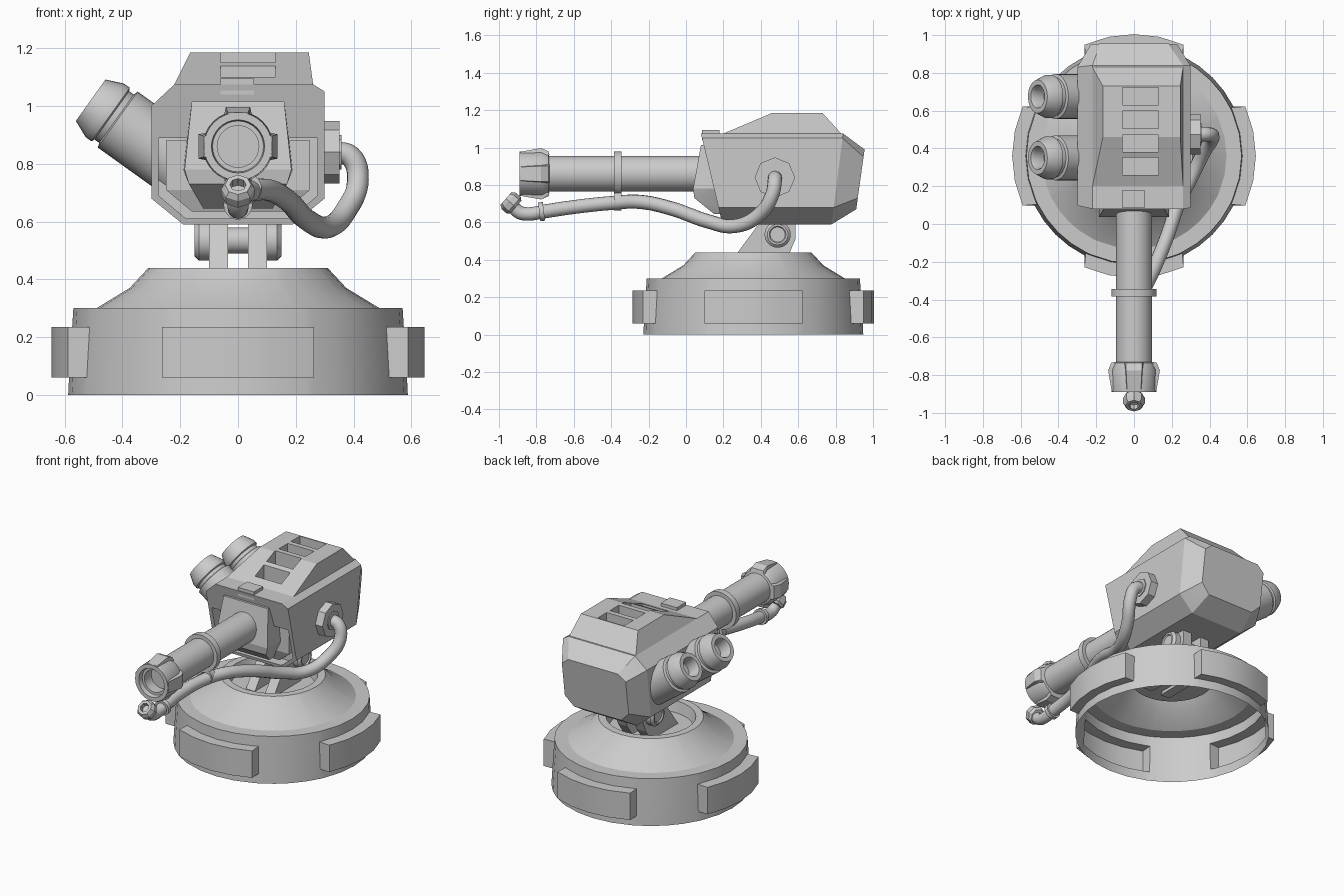
import bpy, bmesh, math
from mathutils import Vector

if "Cube" in bpy.data.objects:
    bpy.data.objects.remove(bpy.data.objects["Cube"])


def finish(name, bm, angle=30):
    bmesh.ops.remove_doubles(bm, verts=bm.verts, dist=0.0005)
    bmesh.ops.recalc_face_normals(bm, faces=bm.faces)
    me = bpy.data.meshes.new(name)
    bm.to_mesh(me)
    bm.free()
    ob = bpy.data.objects.new(name, me)
    bpy.context.collection.objects.link(ob)
    smooth(ob, angle)
    return ob


def smooth(ob, angle=30):
    bpy.ops.object.select_all(action='DESELECT')
    ob.select_set(True)
    bpy.context.view_layer.objects.active = ob
    bpy.ops.object.shade_smooth_by_angle(angle=math.radians(angle))


def hull(name, pts):
    bm = bmesh.new()
    for p in pts:
        bm.verts.new(p)
    bmesh.ops.convex_hull(bm, input=bm.verts)
    bmesh.ops.delete(bm, geom=[v for v in bm.verts if not v.link_faces], context='VERTS')
    bmesh.ops.dissolve_limit(bm, angle_limit=0.02, verts=bm.verts, edges=bm.edges)
    return finish(name, bm, 12)


def box(name, x, y, z):
    return hull(name, [(a, b, c) for a in x for b in y for c in z])


def skin(bm, rings, closed=False):
    # Quads between successive rings of vertices
    n = len(rings[0])
    pairs = list(zip(rings, rings[1:])) + ([(rings[-1], rings[0])] if closed else [])
    for a, b in pairs:
        for i in range(n):
            j = (i + 1) % n
            bm.faces.new((a[i], a[j], b[j], b[i]))


def lathe(name, prof, origin, axis, sides=32, closed=False):
    # Profile of (radius, distance along axis)
    q = Vector((0, 0, 1)).rotation_difference(Vector(axis).normalized())
    bm = bmesh.new()
    rings = []
    for r, h in prof:
        rings.append([bm.verts.new(Vector(origin) + q @ Vector((
            r * math.cos(math.tau * i / sides), r * math.sin(math.tau * i / sides), h)))
            for i in range(sides)])
    skin(bm, rings, closed)
    return finish(name, bm)


def boolean(ob, other, op):
    m = ob.modifiers.new(op, 'BOOLEAN')
    m.operation, m.object, m.solver = op, other, 'EXACT'
    bpy.context.view_layer.objects.active = ob
    bpy.ops.object.modifier_apply(modifier=m.name)
    bpy.data.objects.remove(other)


def tube(name, pts, r, kind='BEZIER'):
    cu = bpy.data.curves.new(name, 'CURVE')
    cu.dimensions, cu.bevel_depth, cu.bevel_resolution = '3D', r, 4
    cu.use_fill_caps, cu.resolution_u = True, 6
    sp = cu.splines.new('BEZIER')
    sp.bezier_points.add(len(pts) - 1)
    for b, p in zip(sp.bezier_points, pts):
        b.co = p
        b.handle_left_type = b.handle_right_type = 'AUTO'
    ob = bpy.data.objects.new(name, cu)
    bpy.context.collection.objects.link(ob)
    bpy.ops.object.select_all(action='DESELECT')
    ob.select_set(True)
    bpy.context.view_layer.objects.active = ob
    bpy.ops.object.convert(target='MESH')
    smooth(bpy.context.object, 40)


# Base: hollow shell with four hollow lugs
CY = 0.36
cols = []
for k in range(4):
    for a, lug in ((-26.5, 0), (-24, 1), (-12, 1), (0, 1), (12, 1), (24, 1), (26.5, 0),
                   (35.8, 0), (45, 0), (54.2, 0)):
        cols.append((math.radians(a + 90 * k), lug))
bm = bmesh.new()
rings = []
for r, lr, z in ((.588, .588, 0), (.585, .585, .06), (.585, .645, .06), (.574, .645, .235),
                 (.574, .574, .235), (.57, .57, .3), (.49, .49, .3), (.375, .375, .37),
                 (.31, .31, .44), (.265, .265, .44), (.25, .25, .37), (.001, .001, .37)):
    rings.append([bm.verts.new(((lr if g else r) * math.cos(a),
                                CY + (lr if g else r) * math.sin(a), z)) for a, g in cols])
skin(bm, rings)
bmesh.ops.dissolve_degenerate(bm, dist=0.0005, edges=bm.edges)
finish("base", bm)

# Pivot brackets with round bosses
for s, side in ((1, "right"), (-1, "left")):
    prof = [(.21, .35), (.49, .35), (.555, .44), (.585, .51), (.585, .62), (.41, .62), (.39, .52)]
    hull("bracket_" + side, [(s * x, y, z) for x in (.035, .1) for y, z in prof])
    lathe("pivot_boss_" + side, [(0, 0), (.07, 0), (.07, .035), (.055, .05), (.045, .05),
                                 (.04, .042), (0, .042)], (s * .1, .49, .535), (s, 0, 0))
lathe("pivot_pin", [(0, -.1), (.045, -.1), (.045, .1), (0, .1)], (0, .49, .535), (1, 0, 0), 20)

# Housing: faceted shell, raised top, vents and front recess
section = [(.19, .59), (.3, .68), (.3, 1.05), (.26, 1.075), (-.22, 1.075), (-.3, 1.0),
           (-.3, .68), (-.19, .59)]
pts = [(x, .08 + (1.075 - z) * .237, z) for x, z in section]
pts += [(x, .84 - (1.075 - z) * .127, z) for x, z in section]
pts += [(s * x, .91 + (z - .67) * .14, z) for s in (1, -1)
        for x, z in ((.18, .99), (.23, .95), (.23, .73), (.17, .67))]
housing = hull("housing", pts)
top = hull("housing_top", [(x, y, z) for x in (-.165, .245) for y, z in ((.46, 1.185), (.73, 1.185))]
           + [(x, y, z) for x in (-.22, .26) for y, z in ((.2, 1.075), (.83, 1.075))]
           + [(x, y, 1.0) for x in (-.2, .24) for y in (.25, .8)])
boolean(housing, top, 'UNION')
for y, z in ((.63, 1.12), (.505, 1.12), (.38, 1.085), (.26, 1.04)):
    boolean(housing, box("vent_cutter", (-.06, .13), (y, y + .092), (z, 1.3)), 'DIFFERENCE')
recess = [(.18, .61), (.275, .69), (.275, .89)]
boolean(housing, hull("recess_cutter", [(s * x, y, z) for s in (1, -1) for y in (-.1, .27)
                                        for x, z in recess]), 'DIFFERENCE')
smooth(housing, 12)

# Front block inside the recess and sloped barrel mount
hull("front_block", [(s * x, y, z) for s in (1, -1) for x, y, z in (
    (.25, .17, .88), (.25, .17, .71), (.16, .2, .635), (.25, .29, .88), (.25, .29, .71), (.16, .29, .635))])
hull("barrel_mount", [(s * x, y, z) for s in (1, -1) for x, y, z in (
    (.16, .08, 1.015), (.185, .038, .78), (.17, .045, .73), (.12, .15, .645),
    (.16, .25, 1.015), (.19, .25, .78), (.12, .25, .645))])
box("top_clip", (-.06, .055), (.085, .18), (1.04, 1.095))

# Barrel, band and muzzle
B = (0, 0, .86)
fwd = (0, -1, 0)
lathe("barrel", [(0, -.15), (.095, -.15), (.095, .75), (0, .75)], B, fwd)
lathe("barrel_band", [(.09, .345), (.12, .345), (.12, .385), (.09, .385)], B, fwd, closed=True)
lathe("muzzle", [(.09, .73), (.108, .735), (.122, .77), (.118, .89), (.092, .89), (.088, .86),
                 (.072, .86), (.072, .79), (0, .79)], B, fwd)
for k in range(4):
    c, s = round(math.cos(k * math.pi / 2)), round(math.sin(k * math.pi / 2))
    hull("muzzle_lug_%d" % (k + 1), [(r * c - t * s, y, .86 + r * s + t * c) for r, t, y in [
        (r, f * t, y) for f in (1, -1) for r, t, y in (
            (.1, .05, -.73), (.12, .042, -.735), (.137, .042, -.775), (.118, .036, -.885), (.1, .04, -.885))]])

# Hose with wall fitting, clamp and angled nozzle
lathe("hose_fitting", [(0, -.02), (.108, -.02), (.108, .052), (.06, .052), (.06, .058), (0, .058)],
      (.3, .475, .84), (1, 0, 0), 8)
tube("hose", [(.33, .475, .84), (.39, .475, .825), (.415, .46, .745), (.375, .39, .64),
              (.31, .26, .58), (.24, .12, .605), (.17, -.08, .675), (.1, -.25, .71),
              (.04, -.38, .705), (0, -.6, .682), (0, -.78, .655)], .038)
lathe("hose_clamp", [(.03, .345), (.052, .345), (.052, .385), (.03, .385)], (.03, 0, .715), fwd, 20, True)
lathe("hose_collar", [(0, 0), (.05, 0), (.05, .025), (0, .025)], (0, -.76, .659), (0, -1, -.12), 20)
tube("nozzle_elbow", [(0, -.77, .656), (0, -.85, .645), (0, -.893, .655), (0, -.94, .705)], .036)
lathe("nozzle_tip", [(0, -.04), (.045, -.04), (.058, -.025), (.058, .01), (.045, .03), (.028, .03),
                     (.028, -.01), (0, -.01)], (0, -.94, .708), (0, -.75, .65), 8)

# Two angled side tubes
for i, y in enumerate((.35, .675)):
    lathe("side_tube_%d" % (i + 1), [(0, -.42), (.119, -.42), (.119, -.115), (.103, -.11), (.103, -.09),
                                    (.114, -.085), (.114, -.06), (.088, 0), (.062, 0), (.055, -.015),
                                    (.055, -.08), (0, -.08)], (-.51, y, 1.02), (-.81, 0, .58))
